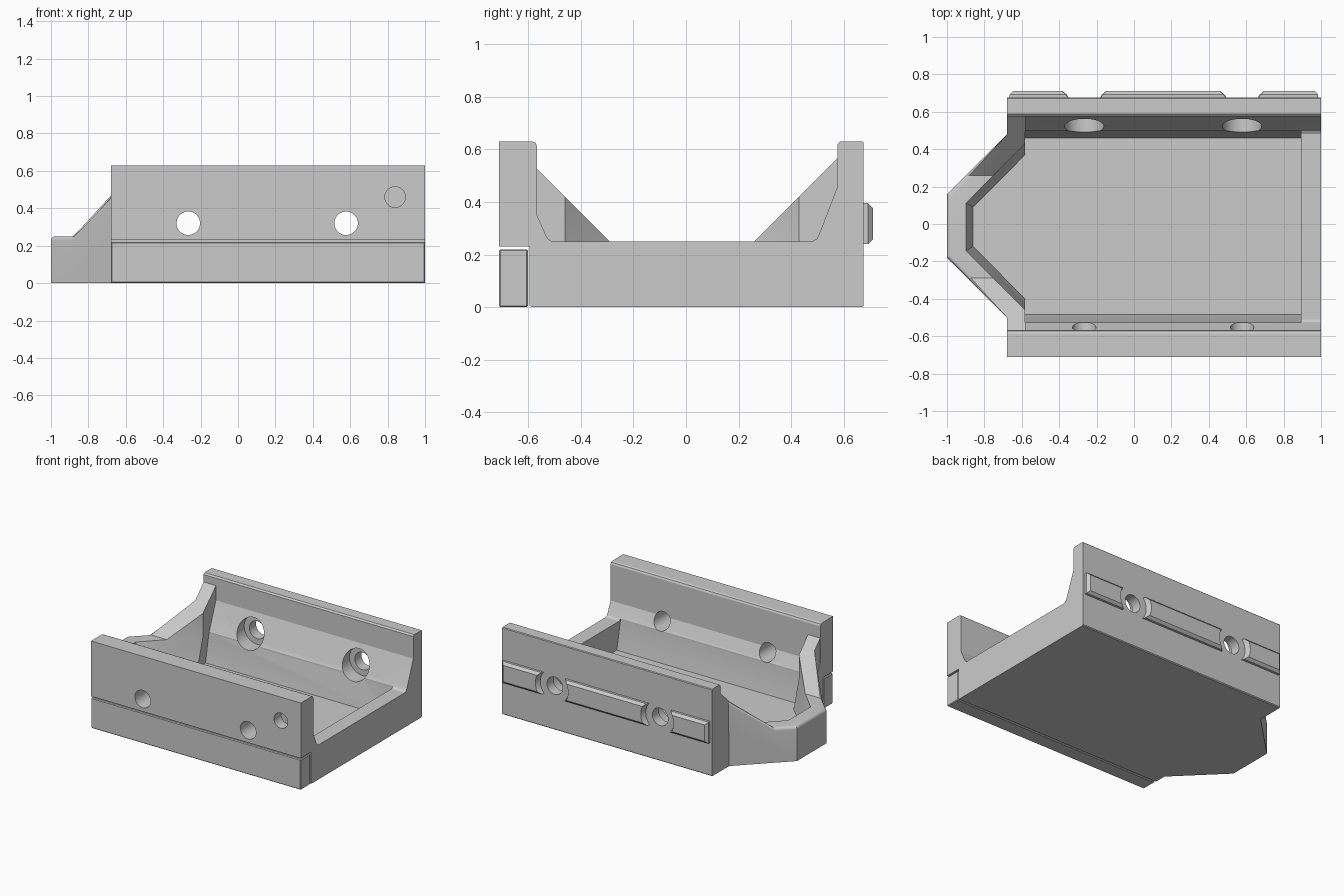
import bpy, bmesh, math
from mathutils import Matrix, Vector

if "Cube" in bpy.data.objects:
    bpy.data.objects.remove(bpy.data.objects["Cube"], do_unlink=True)

grey = bpy.data.materials.new("matte grey")
grey.use_nodes = True
colour = (0.6, 0.6, 0.6, 1)
grey.diffuse_color = colour
grey.node_tree.nodes["Principled BSDF"].inputs["Base Color"].default_value = colour


def finish(name, bm):
    bmesh.ops.recalc_face_normals(bm, faces=bm.faces)
    mesh = bpy.data.meshes.new(name)
    bm.to_mesh(mesh)
    bm.free()
    mesh.materials.append(grey)
    ob = bpy.data.objects.new(name, mesh)
    bpy.context.collection.objects.link(ob)
    return ob


def loft(name, rings):
    """Closed solid through rings of equal length."""
    bm = bmesh.new()
    loops = [[bm.verts.new(p) for p in ring] for ring in rings]
    n = len(loops[0])
    for a, b in zip(loops, loops[1:]):
        for i in range(n):
            j = (i + 1) % n
            bm.faces.new((a[i], a[j], b[j], b[i]))
    bm.faces.new(loops[0])
    bm.faces.new(loops[-1])
    return finish(name, bm)


def along_x(name, profile, x0, x1):
    return loft(name, [[(x, y, z) for y, z in profile] for x in (x0, x1)])


def box(name, lo, hi, bevel, pick):
    bm = bmesh.new()
    bmesh.ops.create_cube(bm, size=1)
    for v in bm.verts:
        v.co = Vector([(a + b) / 2 + c * (b - a) for a, b, c in zip(lo, hi, v.co)])
    edges = [e for e in bm.edges if all(pick(v.co) for v in e.verts)]
    bmesh.ops.bevel(bm, geom=edges, offset=bevel, segments=1, affect='EDGES')
    return finish(name, bm)


def drill(x, z, y0, y1, r0, r1=None):
    """Round cutter running along y."""
    bm = bmesh.new()
    m = Matrix.Translation((x, (y0 + y1) / 2, z)) @ Matrix.Rotation(-math.pi / 2, 4, 'X')
    bmesh.ops.create_cone(bm, cap_ends=True, segments=40, radius1=r0,
                          radius2=r1 or r0, depth=y1 - y0, matrix=m)
    return finish("drill", bm)


def combine(ob, other, operation):
    mod = ob.modifiers.new("combine", 'BOOLEAN')
    mod.operation, mod.object, mod.solver = operation, other, 'EXACT'
    bpy.context.view_layer.objects.active = ob
    bpy.ops.object.modifier_apply(modifier=mod.name)
    bpy.data.objects.remove(other, do_unlink=True)


def round_outer_rim(ob, radius):
    """Round the edges between upward faces and the outward nose faces."""
    bm = bmesh.new()
    bm.from_mesh(ob.data)
    bm.normal_update()

    def on_rim(e):
        low, high = sorted((f.normal for f in e.link_faces), key=lambda n: n.z)
        middle = (e.verts[0].co + e.verts[1].co) / 2
        return high.z > .5 and abs(low.z) < .1 and low.x < -.3 and middle.x < -.69

    bmesh.ops.bevel(bm, geom=[e for e in bm.edges if on_rim(e)], offset=radius,
                    segments=5, profile=.5, affect='EDGES')
    bm.to_mesh(ob.data)
    bm.free()


# Channel body: two side walls with flared feet and a step for the lower bar
section = [(-.594, .006), (-.588, 0), (.669, 0), (.675, .006), (.675, .625), (.67, .63),
           (.587, .63), (.576, .62), (.576, .46), (.505, .275), (.497, .26), (.48, .25),
           (-.51, .25), (-.525, .26), (-.533, .275), (-.566, .35), (-.566, .612),
           (-.572, .625), (-.585, .63), (-.71, .63), (-.71, .23), (-.594, .23)]
body = along_x("tray_body", section, -.68, 1)

# Tapered nose with sloping shoulders that climb the side walls
plan = [(-1, -.18), (-1, .16), (-.678, .48), (-.678, .6), (-.58, .6),
        (-.58, -.585), (-.678, -.585), (-.678, -.502)]
nose = loft("nose", [[(x, y, z) for x, y in plan] for z in (0, .62)])
shoulders = [(-.62, 0), (.62, 0), (.62, .61), (.26, .25), (-.29, .25), (-.62, .58)]
combine(nose, along_x("shoulders", shoulders, -1.1, -.5), 'INTERSECT')
round_outer_rim(nose, .022)
combine(body, nose, 'UNION')

# Deep sunken floor with drafted sides
floor = [(-.86, -.12), (-.86, .09), (-.582, .37), (-.582, .46), (.893, .46),
         (.893, -.485), (-.582, -.485), (-.582, -.4)]
rim = [(-.898, -.142), (-.898, .112), (-.582, .43), (-.582, .498), (.893, .498),
       (.893, -.526), (-.582, -.526), (-.582, -.46)]
combine(body, loft("cavity", [[(x, y, z) for x, y in ring]
                              for ring, z in ((floor, .05), (rim, .25), (rim, .8))]),
        'DIFFERENCE')

# Cross holes with counterbores, and one blind hole in the front wall
hole_x, hole_z = (-.266, .578), .32
for x in hole_x:
    combine(body, drill(x, hole_z, -.8, .8, .063), 'DIFFERENCE')
    combine(body, drill(x, hole_z, .3, .6, .105), 'DIFFERENCE')
combine(body, drill(.84, .46, -.8, -.63, .055), 'DIFFERENCE')

# Separate lower bar under the front wall
bar = box("lower_front_bar", (-.68, -.71, 0), (1, -.6, .22), .005, lambda c: True)

# Raised pads on the back wall, scooped around the holes
pads = box("back_pads", (-.665, .665, .24), (.985, .71, .395), .018, lambda c: c.y > .7)
for x in hole_x:
    combine(pads, drill(x, hole_z, .65, .73, .105, .14), 'DIFFERENCE')

for ob in (body, bar, pads):
    bpy.ops.object.select_all(action='DESELECT')
    ob.select_set(True)
    bpy.context.view_layer.objects.active = ob
    bpy.ops.object.shade_smooth_by_angle(angle=math.radians(19))
